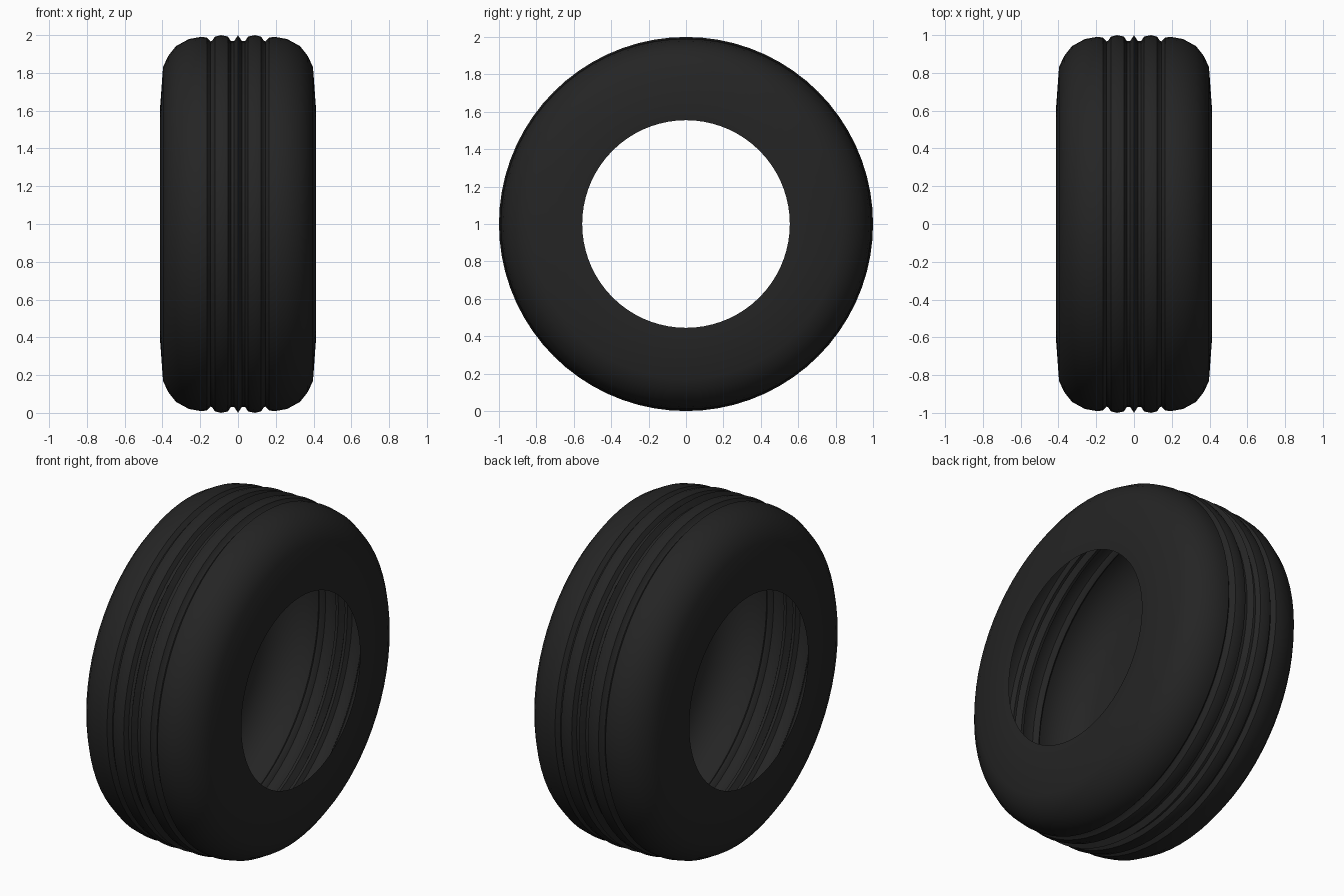
import bpy, bmesh, math
from mathutils import Vector, Matrix

if "Cube" in bpy.data.objects:
    bpy.data.objects.remove(bpy.data.objects["Cube"])

# Half cross-section: (distance from the middle plane, radius), rim lip to tread centre
half = [(0.41, 0.555), (0.413, 0.61), (0.397, 0.83), (0.37, 0.889), (0.328, 0.942),
        (0.26, 0.979), (0.20, 0.99), (0.165, 0.988), (0.145, 0.966), (0.137, 0.97),
        (0.122, 0.992), (0.09, 1.0), (0.053, 0.992), (0.038, 0.968), (0.021, 0.968),
        (0.0, 1.0)]
profile = half + [(-x, r) for x, r in reversed(half[:-1])]

rubber = bpy.data.materials.new("black rubber")
rubber.diffuse_color = (0.018, 0.018, 0.018, 1)
rubber.use_nodes = True
rubber.node_tree.nodes["Principled BSDF"].inputs["Base Color"].default_value = rubber.diffuse_color

# Tyre: open shell spun around the axle
bm = bmesh.new()
verts = [bm.verts.new((x, 0, r)) for x, r in profile]
edges = [bm.edges.new(pair) for pair in zip(verts, verts[1:])]
bmesh.ops.spin(bm, geom=verts + edges, cent=(0, 0, 0), axis=(1, 0, 0),
               angle=2 * math.pi, steps=72, use_merge=True)
bmesh.ops.remove_doubles(bm, verts=bm.verts, dist=1e-4)
bmesh.ops.recalc_face_normals(bm, faces=bm.faces)

# Make the tread face away from the axle
tread = max(bm.faces, key=lambda f: f.calc_center_median().yz.length)
centre = tread.calc_center_median()
if tread.normal.dot(Vector((0, centre.y, centre.z))) < 0:
    bmesh.ops.reverse_faces(bm, faces=bm.faces)
bmesh.ops.transform(bm, matrix=Matrix.Translation((0, 0, 1)), verts=bm.verts)

mesh = bpy.data.meshes.new("tyre")
bm.to_mesh(mesh)
bm.free()
mesh.materials.append(rubber)
tyre = bpy.data.objects.new("tyre", mesh)
bpy.context.collection.objects.link(tyre)

# Smooth rolling surface with crisp groove edges
bpy.context.view_layer.objects.active = tyre
tyre.select_set(True)
bpy.ops.object.shade_smooth_by_angle(angle=math.radians(30))
